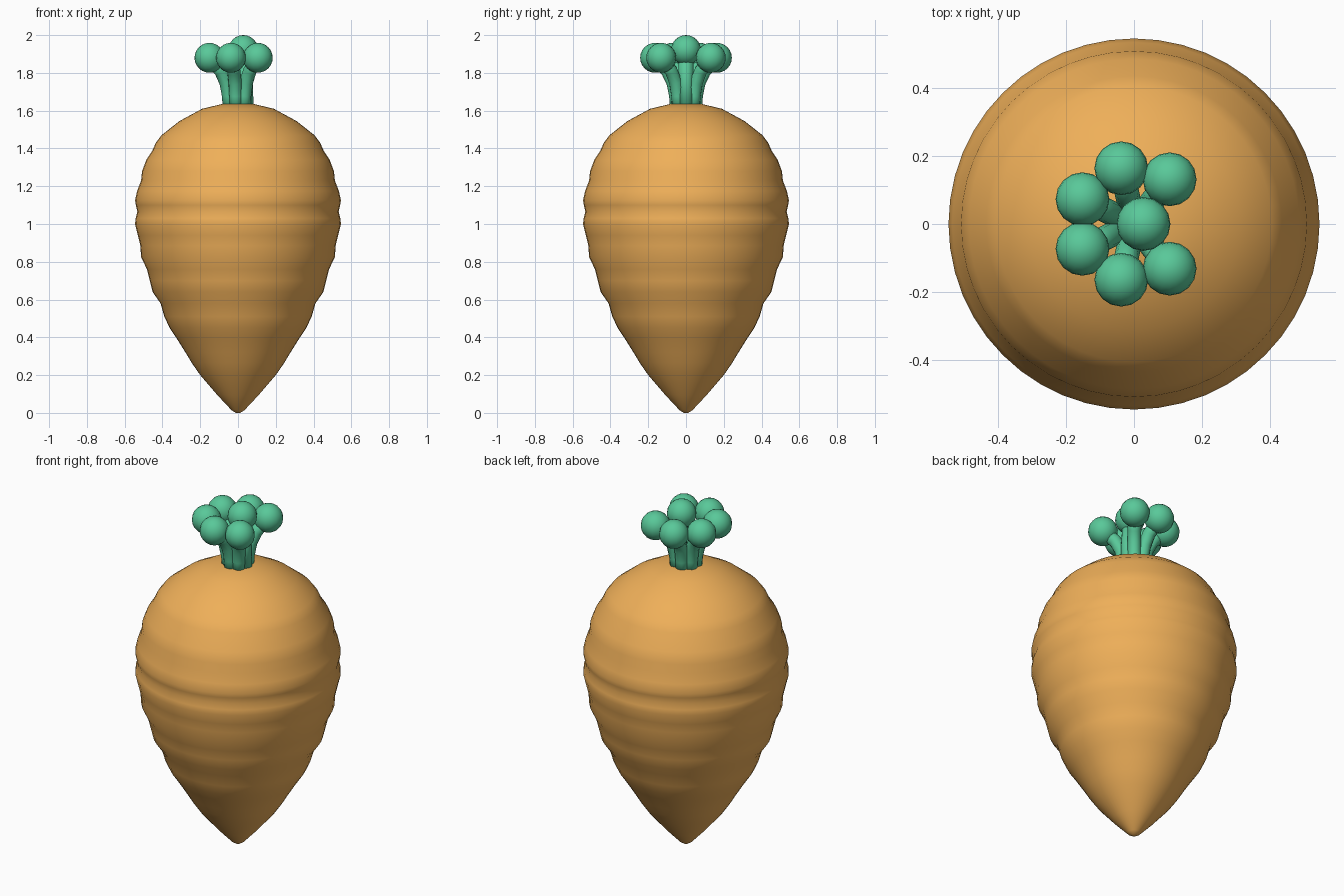
import bpy, bmesh, math
from mathutils import Vector

if "Cube" in bpy.data.objects:
    bpy.data.objects.remove(bpy.data.objects["Cube"])


def material(name, color):
    m = bpy.data.materials.new(name)
    m.diffuse_color = color
    m.use_nodes = True
    m.node_tree.nodes["Principled BSDF"].inputs["Base Color"].default_value = m.diffuse_color
    return m


orange = material("orange", (0.86, 0.43, 0.10, 1))
green = material("green", (0.10, 0.58, 0.32, 1))


def finish(name, bm, mat):
    bmesh.ops.recalc_face_normals(bm, faces=bm.faces)
    for f in bm.faces:
        f.smooth = True
    mesh = bpy.data.meshes.new(name)
    bm.to_mesh(mesh)
    bm.free()
    mesh.materials.append(mat)
    ob = bpy.data.objects.new(name, mesh)
    bpy.context.collection.objects.link(ob)
    return ob


def loft(bm, rings):
    """Skin a list of vertex rings and cap both ends."""
    n = len(rings[0])
    vs = [[bm.verts.new(p) for p in ring] for ring in rings]
    for a, b in zip(vs, vs[1:]):
        for i in range(n):
            bm.faces.new((a[i], a[(i + 1) % n], b[(i + 1) % n], b[i]))
    bm.faces.new(vs[0])
    bm.faces.new(vs[-1])


# Root: lathe of a gently ridged profile (radius, height)
profile = [(0.012, 0.0), (0.035, 0.015), (0.11, 0.095), (0.20, 0.20),
           (0.245, 0.265), (0.278, 0.32), (0.325, 0.395), (0.362, 0.45),
           (0.390, 0.51), (0.41, 0.58), (0.452, 0.64), (0.467, 0.70),
           (0.482, 0.76), (0.513, 0.825), (0.517, 0.885), (0.530, 0.94),
           (0.545, 1.0), (0.542, 1.03), (0.533, 1.065), (0.541, 1.10),
           (0.545, 1.125), (0.534, 1.175), (0.513, 1.23), (0.508, 1.28),
           (0.485, 1.34), (0.455, 1.385), (0.435, 1.43), (0.405, 1.47),
           (0.31, 1.545), (0.19, 1.61), (0.085, 1.635), (0.01, 1.637)]
SIDES = 48
bm = bmesh.new()
loft(bm, [[(r * math.cos(2 * math.pi * i / SIDES), r * math.sin(2 * math.pi * i / SIDES), z)
           for i in range(SIDES)] for r, z in profile])
finish("root", bm, orange)


def stalk(name, angle, path, radius=0.036):
    """Tube bending outward along (distance, height) points, ending in a ball."""
    out = Vector((math.cos(angle), math.sin(angle), 0))
    side = Vector((-math.sin(angle), math.cos(angle), 0))
    up = Vector((0, 0, 1))
    pts = [out * d + up * z for d, z in path]
    rings = []
    for i, p in enumerate(pts):
        t = (pts[min(i + 1, len(pts) - 1)] - pts[max(i - 1, 0)]).normalized()
        nrm = side.cross(t)
        rings.append([p + radius * (side * math.cos(k * math.pi / 5) + nrm * math.sin(k * math.pi / 5))
                      for k in range(10)])
    bm = bmesh.new()
    loft(bm, rings)
    finish(name + "_stem", bm, green)
    bm = bmesh.new()
    bmesh.ops.create_uvsphere(bm, u_segments=16, v_segments=12, radius=0.079)
    bmesh.ops.translate(bm, verts=bm.verts, vec=pts[-1])
    finish(name + "_tip", bm, green)


# Six outer stalks, and a taller one near the middle
outer = [(0.05, 1.61), (0.055, 1.68), (0.07, 1.75), (0.10, 1.81), (0.168, 1.88)]
for k in range(1, 7):
    stalk(f"outer_stalk_{k}", k * 2 * math.pi / 7, outer)
stalk("middle_stalk", 0, [(0.045, 1.61), (0.04, 1.75), (0.028, 1.921)], 0.04)

bpy.context.view_layer.update()
